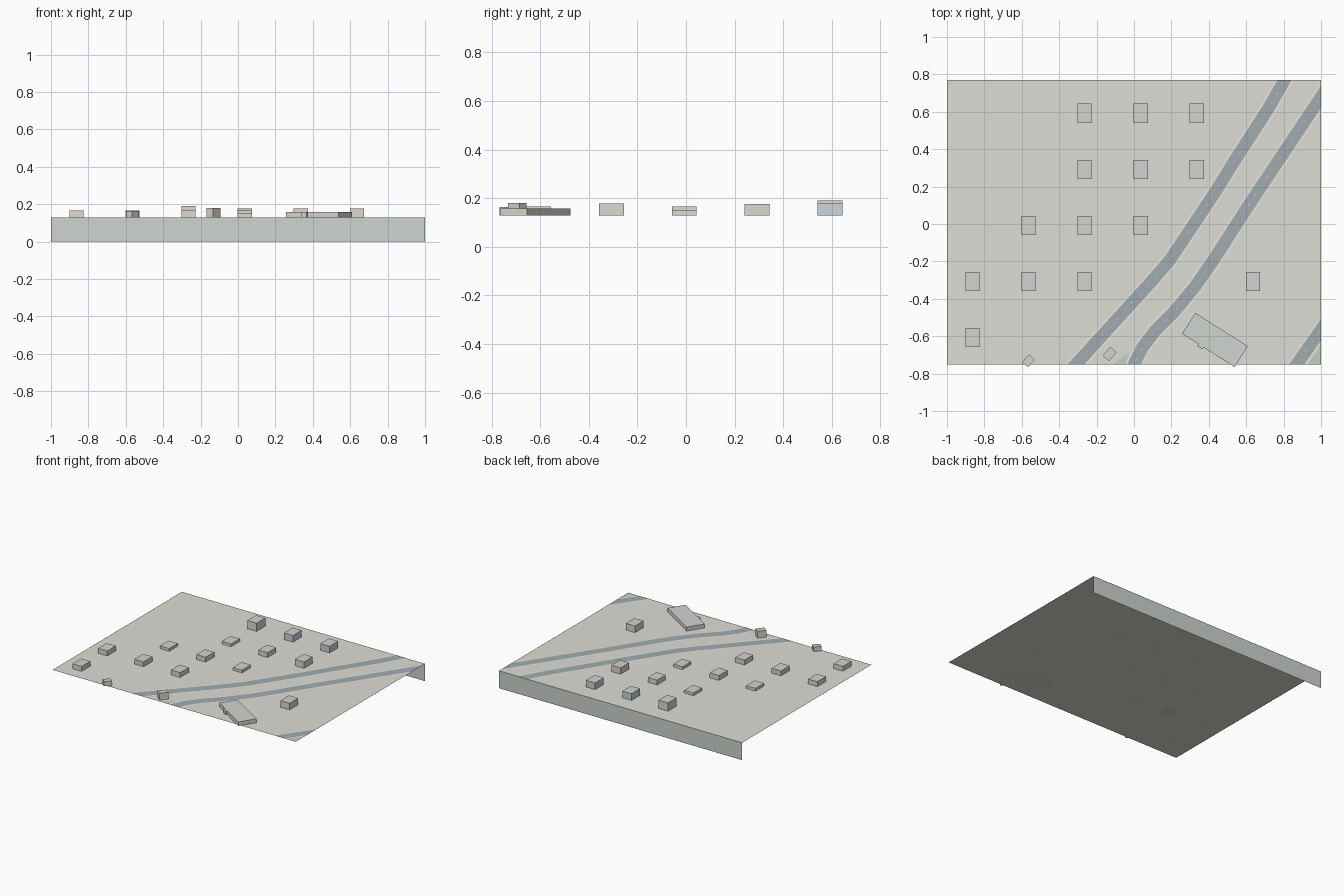
import bpy, bmesh, math
from mathutils import Vector, Matrix

if "Cube" in bpy.data.objects:
    bpy.data.objects.remove(bpy.data.objects["Cube"])

G = 0.129                                   # ground height
X0, X1, Y0, Y1 = -1.0, 1.0, -0.75, 0.769    # ground limits


def mat(name, r, g, b):
    m = bpy.data.materials.new(name)
    m.diffuse_color = (r, g, b, 1)
    m.use_nodes = True
    m.node_tree.nodes["Principled BSDF"].inputs["Base Color"].default_value = m.diffuse_color
    return m


SOIL = mat("ground", 0.73, 0.72, 0.67)
GREY = mat("concrete", 0.62, 0.66, 0.63)
BEIGE = mat("beige_wall", 0.74, 0.70, 0.64)
BLUE = mat("blue_wall", 0.60, 0.67, 0.70)
ASPHALT = mat("asphalt", 0.36, 0.41, 0.43)
KERB = mat("pavement", 0.80, 0.80, 0.74)
GRASS = mat("grass", 0.52, 0.64, 0.52)
PAINT = mat("road_paint", 0.6, 0.63, 0.63)


def finish(name, bm, *mats):
    me = bpy.data.meshes.new(name)
    bm.to_mesh(me)
    bm.free()
    for m in mats:
        me.materials.append(m)
    ob = bpy.data.objects.new(name, me)
    bpy.context.collection.objects.link(ob)
    return ob


def polygon(name, pts, m):
    bm = bmesh.new()
    bm.faces.new([bm.verts.new(p) for p in pts])
    return finish(name, bm, m)


def building(name, x, y, w, d, top, wall, angle=0):
    """Box standing on the ground, grey roof and coloured walls."""
    bm = bmesh.new()
    h = top - G
    bmesh.ops.create_cube(bm, size=1, matrix=Matrix.Translation((x, y, G + h / 2))
                          @ Matrix.Rotation(math.radians(angle), 4, 'Z')
                          @ Matrix.Diagonal((w, d, h, 1)))
    bm.normal_update()
    for f in bm.faces:
        f.material_index = 1 if f.normal.z > 0.5 else 0
    return finish(name, bm, wall, GREY)


def clip(bm):
    for co, no in (((X0, 0, 0), (-1, 0, 0)), ((X1, 0, 0), (1, 0, 0)),
                   ((0, Y0, 0), (0, -1, 0)), ((0, Y1, 0), (0, 1, 0))):
        bmesh.ops.bisect_plane(bm, geom=bm.verts[:] + bm.edges[:] + bm.faces[:],
                               plane_co=co, plane_no=no, clear_outer=True)


def strip(name, path, width, z, m):
    """Flat ribbon along a path, trimmed to the ground rectangle."""
    p = [Vector(q) for q in path]
    bm = bmesh.new()
    prev = None
    for i, c in enumerate(p):
        t = (p[min(i + 1, len(p) - 1)] - p[max(i - 1, 0)]).normalized()
        n = Vector((-t.y, t.x)) * width / 2
        pair = [bm.verts.new((*(c + s * n), z)) for s in (1, -1)]
        if prev:
            bm.faces.new((prev[0], prev[1], pair[1], pair[0]))
        prev = pair
    clip(bm)
    return finish(name, bm, m)


def dashes(name, path):
    bm = bmesh.new()
    for a, b in zip(path, path[1:]):
        a, b = Vector(a), Vector(b)
        t = (b - a).normalized()
        n = Vector((-t.y, t.x)) * 0.0015
        s = 0.02
        while s + 0.015 < (b - a).length:
            q, r = a + t * s, a + t * (s + 0.015)
            bm.faces.new([bm.verts.new((*v, G + 0.0012)) for v in (q + n, q - n, r - n, r + n)])
            s += 0.06
    clip(bm)
    return finish(name, bm, PAINT)


# Ground sheet and back retaining wall
polygon("ground", [(X0, Y0, G), (X1, Y0, G), (X1, Y1, G), (X0, Y1, G)], SOIL)
polygon("back_wall", [(X0, Y1, 0), (X1, Y1, 0), (X1, Y1, G), (X0, Y1, G)], GREY)

# Roads with pavements
roads = {
    "left_road": [(-0.40, -0.85), (-0.31, -0.75), (0.10, -0.30), (0.19, -0.195), (0.24, -0.12),
                  (0.44, 0.18), (0.52, 0.31), (0.72, 0.62), (0.805, 0.77), (0.86, 0.87)],
    "right_road": [(-0.02, -0.85), (0.0, -0.75), (0.045, -0.66), (0.11, -0.575), (0.21, -0.475),
                   (0.33, -0.33), (0.44, -0.17), (0.6, 0.08), (0.8, 0.38), (1.1, 0.83)],
    "corner_road": [(0.80, -0.83), (0.87, -0.75), (1.0, -0.565), (1.06, -0.48)],
}
for name, path in roads.items():
    strip(name + "_pavement", path, 0.088, G + 0.0004, KERB)
    strip(name, path, 0.066, G + 0.0008, ASPHALT)
    dashes(name + "_dashes", path)

# Grass corners
zg = G + 0.0006
polygon("corner_lawn", [(0.93, Y0, zg), (X1, Y0, zg), (X1, -0.64, zg)], GRASS)
polygon("verge", [(-0.11, Y0, zg), (-0.045, Y0, zg), (-0.03, -0.69, zg)], GRASS)

# Houses on a regular grid: column, row, roof height, wall colour
LOW, MID, HIGH = 0.15, 0.165, 0.178
houses = [
    (2, 0, 0.19, BEIGE), (3, 0, HIGH, BLUE), (4, 0, HIGH, BLUE),
    (2, 1, LOW, BEIGE), (3, 1, MID, BEIGE), (4, 1, HIGH - 0.002, BEIGE),
    (1, 2, LOW, BEIGE), (2, 2, MID, BEIGE), (3, 2, LOW, BEIGE),
    (0, 3, MID, BEIGE), (1, 3, MID, BLUE), (2, 3, MID, BEIGE), (5, 3, HIGH, BEIGE),
    (0, 4, MID, BEIGE),
]
for c, r, top, wall in houses:
    building(f"house_{c}_{r}", -0.864 + 0.3 * c, 0.592 - 0.2995 * r, 0.076, 0.102, top, wall)

# Angled buildings along the front edge
building("hall", 0.433, -0.620, 0.332, 0.132, 0.158, BEIGE, -32.4)
building("hall_porch", 0.360, -0.648, 0.034, 0.03, 0.157, BEIGE, -32.4)
building("tower_hut", -0.13, -0.695, 0.062, 0.045, 0.18, BEIGE, 50)
building("small_hut", -0.564, -0.732, 0.055, 0.042, 0.163, BEIGE, 48)
